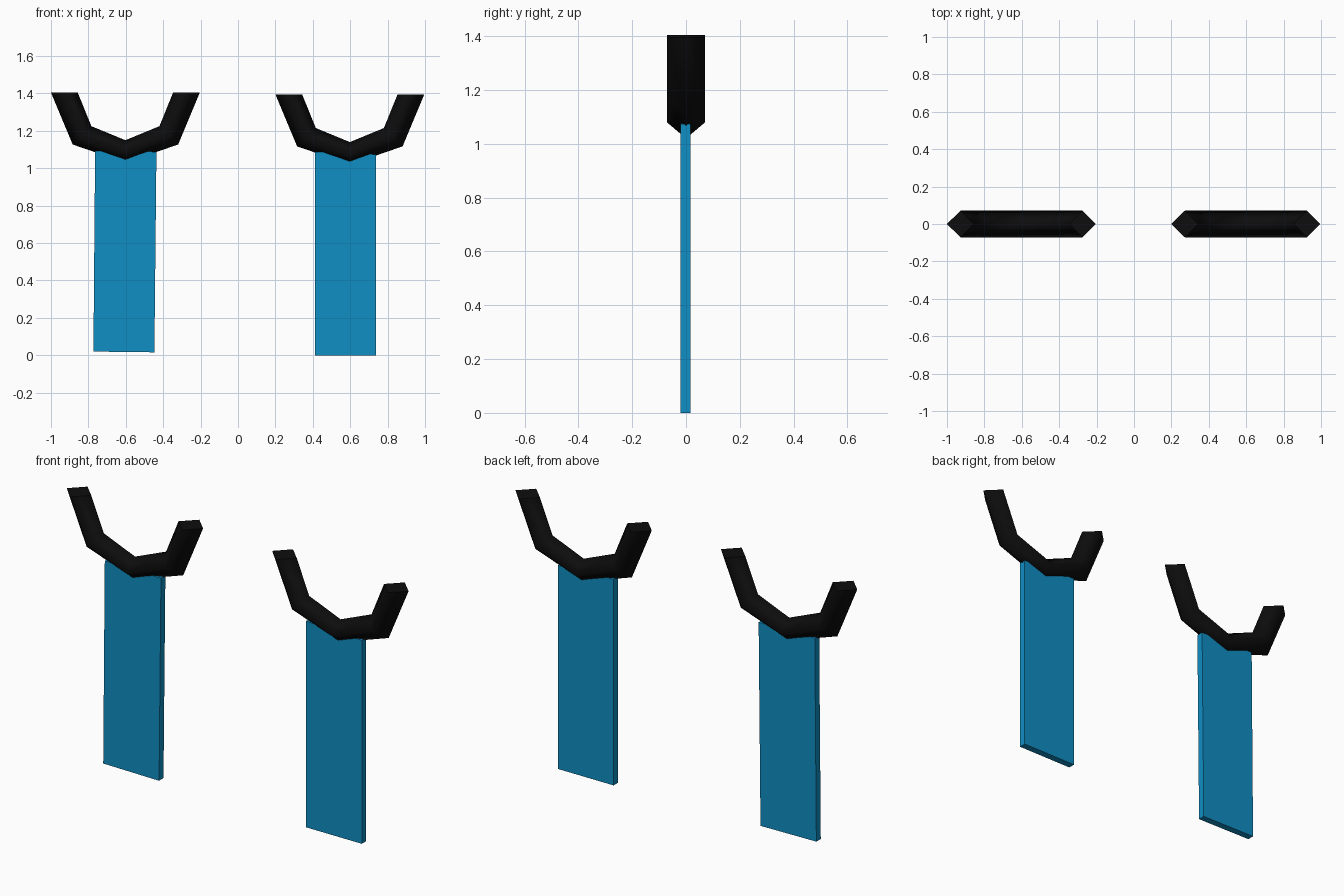
import bpy, bmesh

if "Cube" in bpy.data.objects:
    bpy.data.objects.remove(bpy.data.objects["Cube"])


def material(name, rgb):
    m = bpy.data.materials.new(name)
    m.diffuse_color = (*rgb, 1)
    m.use_nodes = True
    m.node_tree.nodes["Principled BSDF"].inputs["Base Color"].default_value = m.diffuse_color
    return m


BLACK = material("black", (0.004, 0.004, 0.004))
BLUE = material("blue", (0.005, 0.27, 0.55))


def add_object(name, bm, mat):
    bmesh.ops.recalc_face_normals(bm, faces=bm.faces)
    mesh = bpy.data.meshes.new(name)
    bm.to_mesh(mesh)
    bm.free()
    mesh.materials.append(mat)
    ob = bpy.data.objects.new(name, mesh)
    bpy.context.collection.objects.link(ob)
    return ob


def prongs(name, cx, dz):
    """U-shaped fork: diamond section swept through five stations."""
    half = [((0.398, 1.395), (0.255, 1.395)),
            ((0.282, 1.117), (0.182, 1.215)),
            ((0.0, 1.02), (0.0, 1.14))]  # (outer, inner) as (x, z)
    stations = [((-o[0], o[1]), (-i[0], i[1])) for o, i in half] + half[1::-1]
    bm = bmesh.new()
    rings = []
    for (ox, oz), (ix, iz) in stations:
        mx, mz = (ox + ix) / 2, (oz + iz) / 2
        pts = [(ox, 0, oz), (mx, -0.071, mz), (ix, 0, iz), (mx, 0.071, mz)]
        rings.append([bm.verts.new((x + cx, y, z + dz)) for x, y, z in pts])
    for a, b in zip(rings, rings[1:]):
        for k in range(4):
            n = (k + 1) % 4
            bm.faces.new((a[k], a[n], b[n], b[k])).smooth = True
    bm.faces.new(rings[0])
    bm.faces.new(rings[-1])
    add_object(name, bm, BLACK)


def shaft(name, outline):
    """Thin flat bar extruded from its front outline."""
    bm = bmesh.new()
    front = bm.faces.new([bm.verts.new((x, -0.02, z)) for x, z in outline])
    ext = bmesh.ops.extrude_face_region(bm, geom=[front])
    moved = [v for v in ext["geom"] if isinstance(v, bmesh.types.BMVert)]
    bmesh.ops.translate(bm, verts=moved, vec=(0, 0.037, 0))
    add_object(name, bm, BLUE)


# Forked heads
prongs("left_fork", -0.602, 0.01)
prongs("right_fork", 0.598, 0.0)

# Flat shafts, the left one very slightly tilted
shaft("left_shaft", [(-0.773, 0.02), (-0.447, 0.016), (-0.436, 1.088), (-0.764, 1.092)])
shaft("right_shaft", [(0.411, 0.0), (0.737, 0.0), (0.737, 1.074), (0.411, 1.088)])
